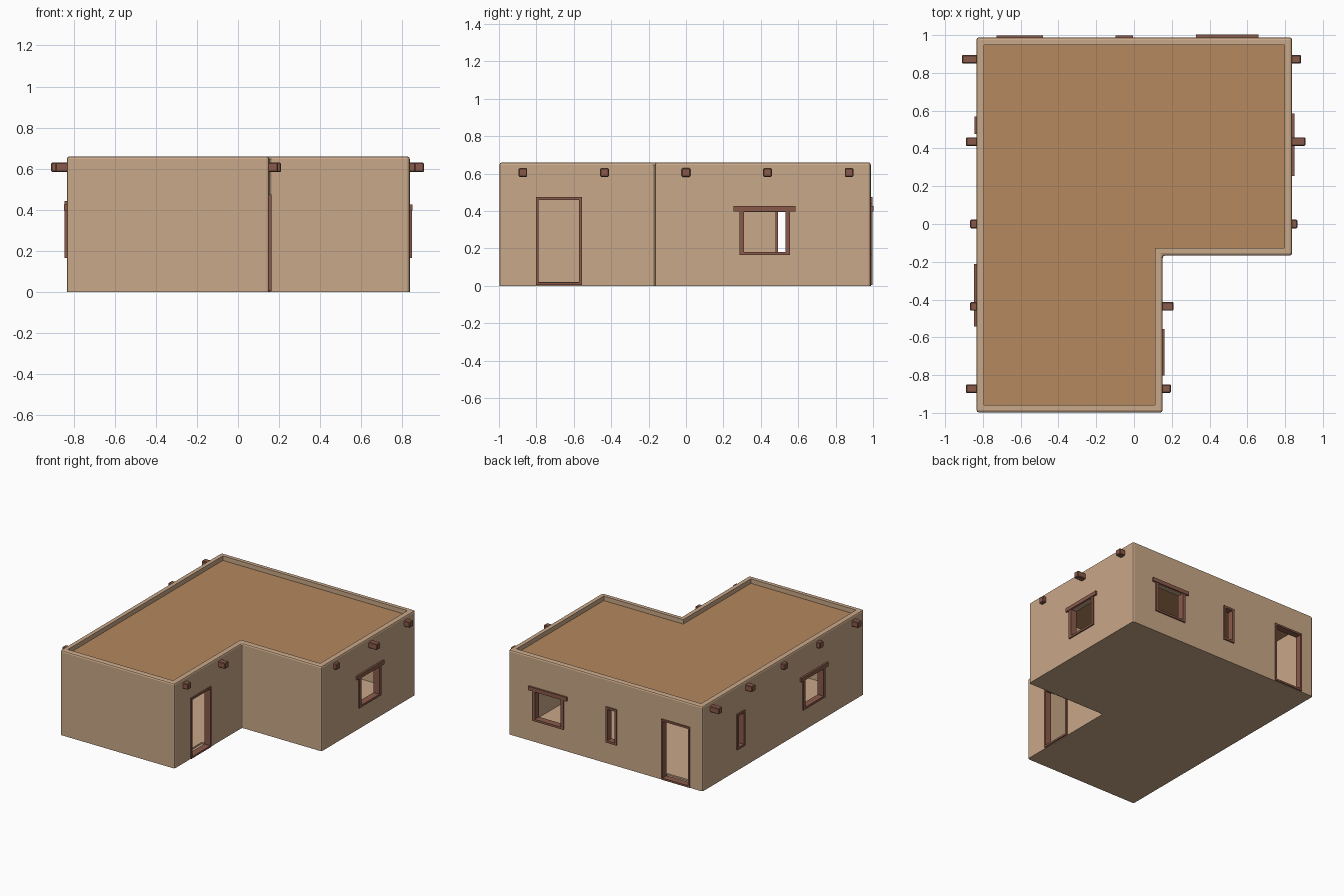
import bpy, bmesh

if "Cube" in bpy.data.objects:
    bpy.data.objects.remove(bpy.data.objects["Cube"])

XL, XR, YF, YB, NX, NY = -0.834, 0.837, -0.998, 0.988, 0.152, -0.167
H, T = 0.66, 0.04          # wall height and thickness
FLOOR, DECK = 0.02, 0.625


def material(name, rgb):
    m = bpy.data.materials.new(name)
    m.diffuse_color = (*rgb, 1)
    m.use_nodes = True
    m.node_tree.nodes["Principled BSDF"].inputs["Base Color"].default_value = m.diffuse_color
    return m


ADOBE = material("adobe", (0.584, 0.392, 0.246))
EARTH = material("roof_earth", (0.462, 0.250, 0.112))
WOOD = material("wood", (0.254, 0.102, 0.069))


def finish(name, bm, mat=None):
    bmesh.ops.recalc_face_normals(bm, faces=bm.faces)
    me = bpy.data.meshes.new(name)
    bm.to_mesh(me)
    bm.free()
    ob = bpy.data.objects.new(name, me)
    bpy.context.collection.objects.link(ob)
    if mat:
        me.materials.append(mat)
    return ob


def l_prism(inset, z0, z1):
    """L-shaped footprint, inset from the outer wall line, extruded from z0 to z1."""
    a, b, c, d = XL + inset, XR - inset, YF + inset, YB - inset
    nx, ny = NX - inset, NY + inset
    bm = bmesh.new()
    pts = [(a, c), (nx, c), (nx, ny), (b, ny), (b, d), (a, d)]
    face = bm.faces.new([bm.verts.new((x, y, z0)) for x, y in pts])
    ext = bmesh.ops.extrude_face_region(bm, geom=[face], use_keep_orig=True)
    top = [g for g in ext["geom"] if isinstance(g, bmesh.types.BMVert)]
    bmesh.ops.translate(bm, vec=(0, 0, z1 - z0), verts=top)
    bmesh.ops.recalc_face_normals(bm, faces=bm.faces)
    return bm


def add_box(bm, lo, hi):
    vs = bmesh.ops.create_cube(bm, size=1)["verts"]
    for v in vs:
        v.co = [(p + q) / 2 + c * abs(q - p) for p, q, c in zip(lo, hi, v.co)]


# Wall openings: name, wall axis, wall face, outward sign, span, height, jamb, lintel
OPENINGS = [
    ("side_door", "x", NX, 1, (-0.803, -0.557), (0.004, 0.474), 0.014, False),
    ("right_window", "x", XR, 1, (0.285, 0.556), (0.165, 0.40), 0.025, True),
    ("left_window", "x", XL, -1, (-0.513, -0.242), (0.165, 0.40), 0.025, True),
    ("left_slit", "x", XL, -1, (0.476, 0.57), (0.165, 0.442), 0.017, False),
    ("back_door", "y", YB, 1, (-0.728, -0.482), (0.004, 0.474), 0.014, False),
    ("back_slit", "y", YB, 1, (-0.098, -0.004), (0.165, 0.442), 0.017, False),
    ("back_window", "y", YB, 1, (0.358, 0.629), (0.165, 0.40), 0.025, True),
]


def wall_box(bm, axis, face, sign, u, z, out, depth):
    """Box on a wall: u along it, 'out' beyond its face, 'depth' behind its face."""
    n = sorted((face + sign * out, face - sign * depth))
    if axis == "x":
        add_box(bm, (n[0], u[0], z[0]), (n[1], u[1], z[1]))
    else:
        add_box(bm, (u[0], n[0], z[0]), (u[1], n[1], z[1]))


# Adobe walls: softened corners and parapet, hollow inside
bm = l_prism(0, 0, H)
edges = [e for e in bm.edges if max(v.co.z for v in e.verts) > H - 1e-4]
bmesh.ops.bevel(bm, geom=edges, offset=0.013, segments=2, profile=0.5, affect="EDGES")
walls = finish("adobe_walls", bm, ADOBE)

room_cutter = finish("room_cutter", l_prism(T, FLOOR, H + 0.1))
bm = bmesh.new()
for _, axis, face, sign, u, z, jamb, lintel in OPENINGS:
    g = 0.005
    wall_box(bm, axis, face, sign, (u[0] + g, u[1] - g), (z[0] + g, z[1] - g), 0.05, T + 0.03)
opening_cutter = finish("opening_cutter", bm)

for cutter in (room_cutter, opening_cutter):
    mod = walls.modifiers.new(cutter.name, "BOOLEAN")
    mod.operation, mod.solver, mod.object = "DIFFERENCE", "EXACT", cutter
    cutter.hide_render = True
    cutter.hide_set(True)

# Roof deck behind the parapet
finish("roof_deck", l_prism(T - 0.002, DECK - 0.03, DECK), EARTH)

# Door and window frames, lintels over the wide windows
for name, axis, face, sign, u, z, j, lintel in OPENINGS:
    bm = bmesh.new()
    sill = min(j, 0.016)
    w = (axis, face, sign)
    wall_box(bm, *w, (u[0], u[0] + j), z, 0.01, T + 0.002)
    wall_box(bm, *w, (u[1] - j, u[1]), z, 0.01, T + 0.002)
    wall_box(bm, *w, (u[0] + j, u[1] - j), (z[0], z[0] + sill), 0.01, T + 0.002)
    if not lintel:
        wall_box(bm, *w, (u[0] + j, u[1] - j), (z[1] - sill, z[1]), 0.01, T + 0.002)
    finish(name + "_frame", bm, WOOD)
    if lintel:
        bm = bmesh.new()
        wall_box(bm, *w, (u[0] - 0.03, u[1] + 0.03), (z[1] - 0.004, z[1] + 0.026), 0.014, T + 0.002)
        finish(name + "_lintel", bm, WOOD)

# Roof beam ends: y, left tip x, right tip x
BEAMS = [(-0.872, -0.89, 0.195), (-0.436, -0.867, 0.21), (0, -0.867, 0.865),
         (0.436, -0.89, 0.907), (0.872, -0.91, 0.884)]
for i, (y, left, right) in enumerate(BEAMS, 1):
    inner = NX if y < NY else XR
    for side, x0, x1 in (("left", left, XL + T), ("right", inner - T, right)):
        bm = bmesh.new()
        add_box(bm, (x0, y - 0.023, 0.583), (x1, y + 0.023, 0.629))
        bmesh.ops.bevel(bm, geom=bm.edges[:], offset=0.005, segments=1, affect="EDGES")
        finish(f"beam_end_{side}_{i}", bm, WOOD)
